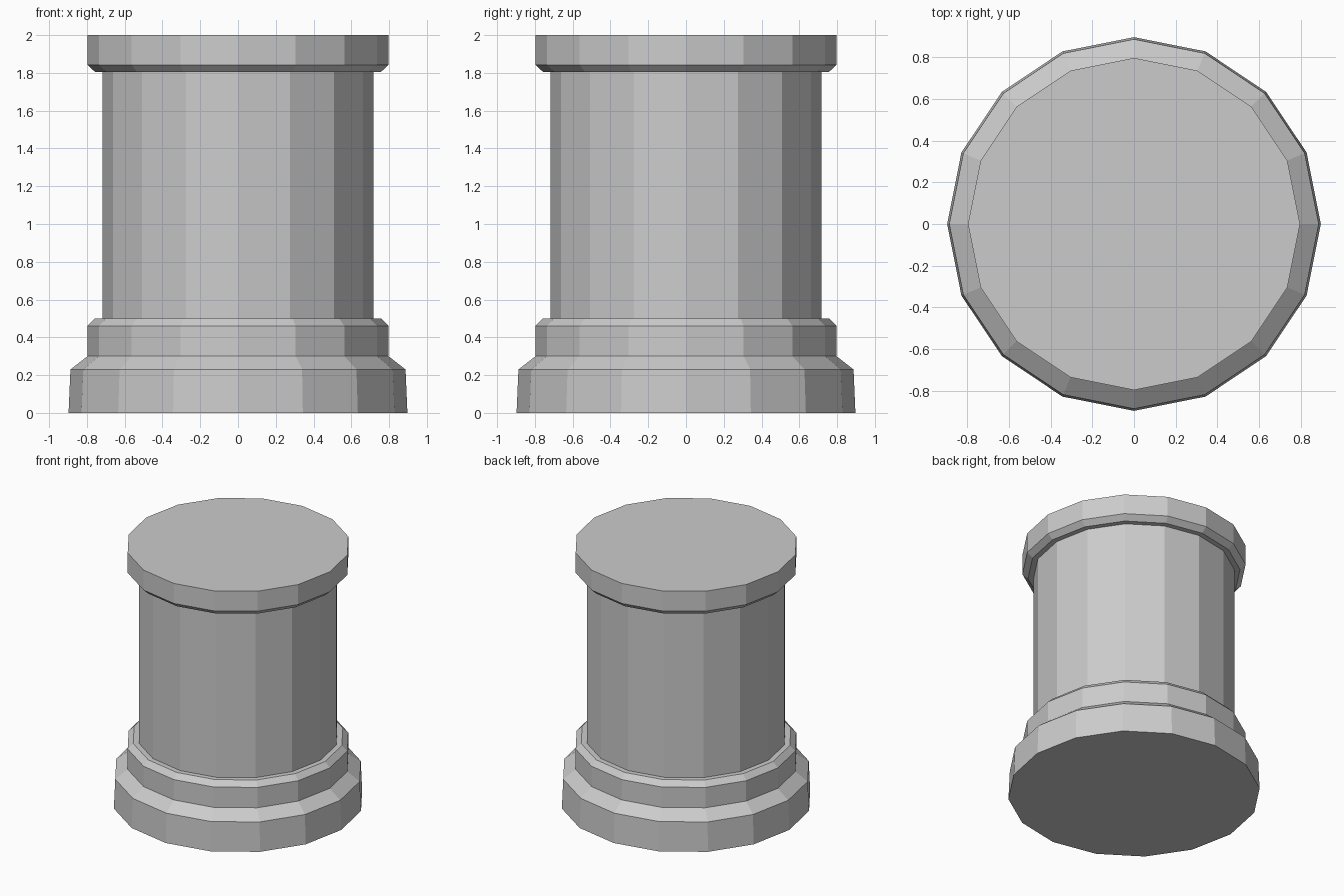
import bpy
import bmesh
from math import cos, sin, tau

SIDES = 16
SHAFT_RADIUS = 0.717

cube = bpy.data.objects.get("Cube")
if cube:
    bpy.data.objects.remove(cube, do_unlink=True)

# One plain grey for the whole column
stone = bpy.data.materials.new("stone_grey")
stone.use_nodes = True
grey = (0.6, 0.6, 0.6, 1.0)
stone.diffuse_color = grey
stone.node_tree.nodes["Principled BSDF"].inputs["Base Color"].default_value = grey


def turned_part(name, profile, close_bottom=False, close_top=False):
    """Turn a (radius, height) profile, listed upward, into a faceted solid."""
    bm = bmesh.new()
    rings = [
        [bm.verts.new((r * cos(tau * i / SIDES), r * sin(tau * i / SIDES), z))
         for i in range(SIDES)]
        for r, z in profile
    ]
    for low, high in zip(rings, rings[1:]):
        for i in range(SIDES):
            j = (i + 1) % SIDES
            bm.faces.new((low[i], low[j], high[j], high[i]))
    if close_bottom:
        bm.faces.new(rings[0][::-1])
    if close_top:
        bm.faces.new(rings[-1])
    mesh = bpy.data.meshes.new(name)
    bm.to_mesh(mesh)
    bm.free()
    mesh.materials.append(stone)
    obj = bpy.data.objects.new(name, mesh)
    bpy.context.collection.objects.link(obj)
    return obj


# Stepped plinth with sloped shoulders
turned_part("base", [
    (0.897, 0), (0.887, 0.23), (0.797, 0.3), (0.797, 0.46),
    (0.757, 0.5), (SHAFT_RADIUS, 0.5),
], close_bottom=True)

# Straight shaft between the mouldings
turned_part("shaft", [(SHAFT_RADIUS, 0.5), (SHAFT_RADIUS, 1.805)])

# Top slab with a chamfered underside
turned_part("cap", [
    (SHAFT_RADIUS, 1.805), (0.757, 1.805), (0.797, 1.843), (0.797, 2),
], close_top=True)
